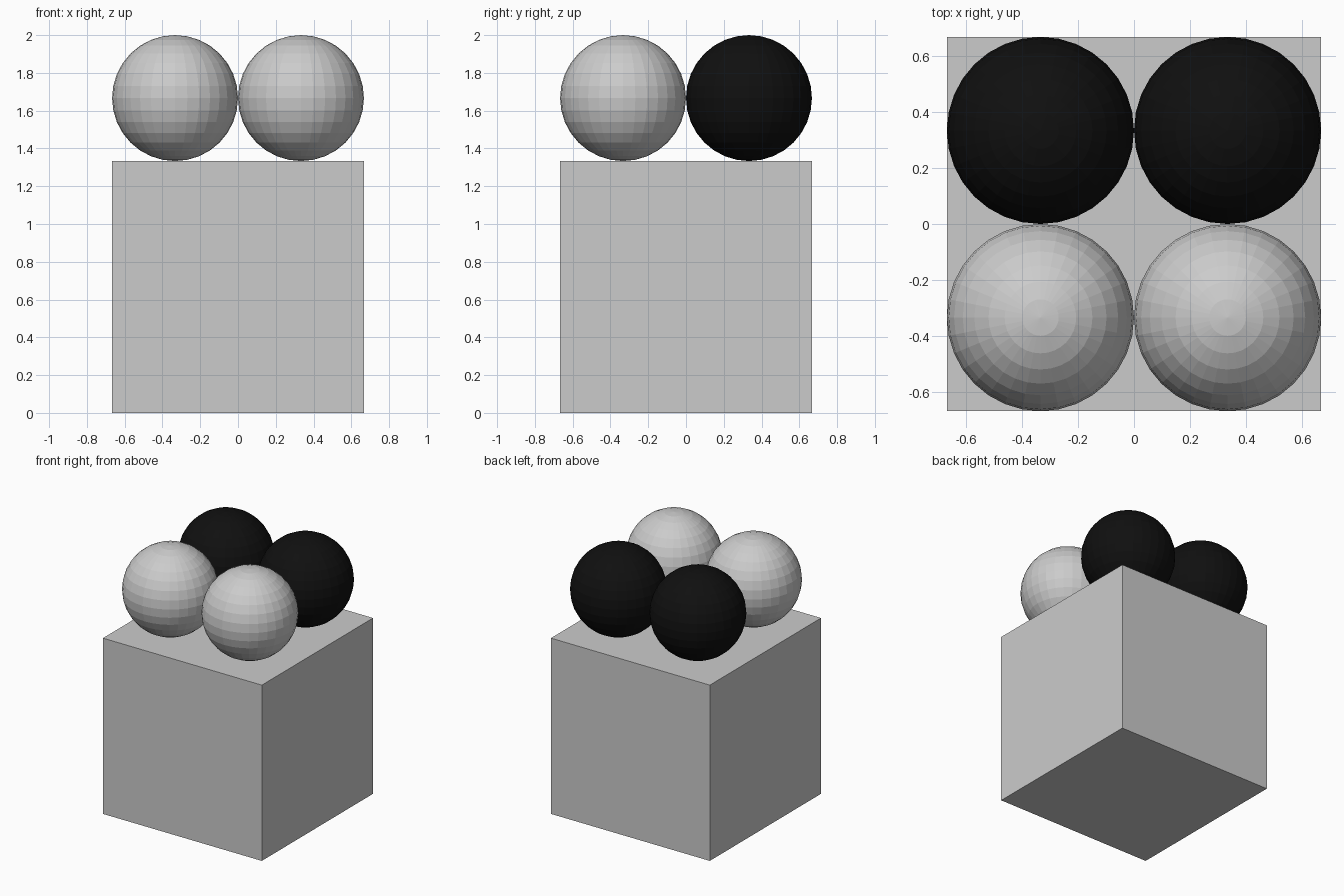
import bpy

if "Cube" in bpy.data.objects:
    bpy.data.objects.remove(bpy.data.objects["Cube"])

R = 1 / 3          # ball radius
SIDE = 4 * R       # block edge length

black = bpy.data.materials.new("black")
black.diffuse_color = (0.005, 0.005, 0.005, 1)
black.use_nodes = True
black.node_tree.nodes["Principled BSDF"].inputs["Base Color"].default_value = black.diffuse_color

# Block base
bpy.ops.mesh.primitive_cube_add(size=SIDE, location=(0, 0, SIDE / 2))
bpy.context.object.name = "base_block"


def ball(name, x, y, material=None):
    bpy.ops.mesh.primitive_uv_sphere_add(
        segments=32, ring_count=16, radius=R, location=(x, y, SIDE + R))
    obj = bpy.context.object
    obj.name = name
    if material:
        obj.data.materials.append(material)


# Four touching balls on top: grey in front, black at the back
for side, x in (("left", -R), ("right", R)):
    ball(f"front_{side}_ball", x, -R)
    ball(f"back_{side}_ball", x, R, black)
